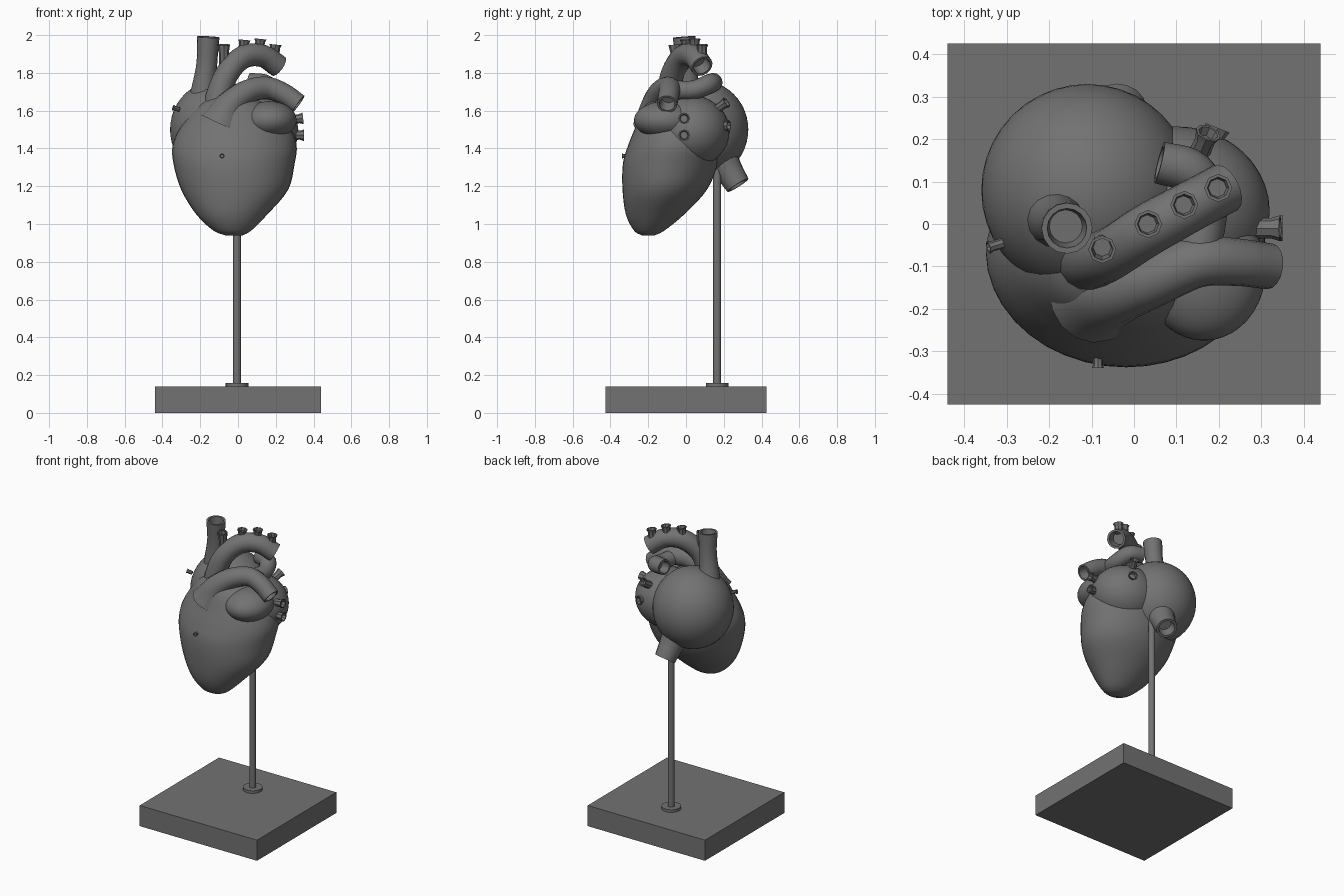
import bpy, bmesh, math
from mathutils import Vector

cube = bpy.data.objects.get("Cube")
if cube:
    bpy.data.objects.remove(cube, do_unlink=True)

GREY = (0.17, 0.17, 0.17, 1)
mat = bpy.data.materials.new("plain grey")
mat.use_nodes = True
mat.diffuse_color = GREY
bsdf = mat.node_tree.nodes["Principled BSDF"]
bsdf.inputs["Base Color"].default_value = GREY
bsdf.inputs["Roughness"].default_value = 0.6


def finish(bm, name, angle=40):
    """Turn a bmesh into a shaded object with the grey material."""
    bmesh.ops.recalc_face_normals(bm, faces=bm.faces)
    me = bpy.data.meshes.new(name)
    bm.to_mesh(me)
    bm.free()
    ob = bpy.data.objects.new(name, me)
    bpy.context.collection.objects.link(ob)
    me.materials.append(mat)
    bpy.ops.object.select_all(action='DESELECT')
    ob.select_set(True)
    bpy.context.view_layer.objects.active = ob
    bpy.ops.object.shade_smooth_by_angle(angle=math.radians(angle))
    return ob


def skin(bm, rings):
    """Bridge consecutive rings of points and cap both ends."""
    loops = [[bm.verts.new(p) for p in ring] for ring in rings]
    n = len(loops[0])
    for a, b in zip(loops, loops[1:]):
        for i in range(n):
            j = (i + 1) % n
            bm.faces.new((a[i], a[j], b[j], b[i]))
    bm.faces.new(loops[0])
    bm.faces.new(loops[-1])


def spline(keys, steps):
    """Catmull-Rom samples through keys of any dimension."""
    pts = [Vector(k) for k in keys]
    pts = [pts[0] * 2 - pts[1]] + pts + [pts[-1] * 2 - pts[-2]]
    out = []
    for a, b, c, d in zip(pts, pts[1:], pts[2:], pts[3:]):
        for s in range(steps):
            t = s / steps
            out.append((b * 2 + (c - a) * t + (a * 2 - b * 5 + c * 4 - d) * t ** 2
                        + (b * 3 - a - c * 3 + d) * t ** 3) / 2)
    return out + [pts[-2]]


def vessel(name, keys, sides=16, steps=5, hollow=0.06):
    """Tube along x, y, z, radius keys with a hollow open end."""
    path = spline(keys, steps)
    pos = [p.to_3d() for p in path]
    rings, side = [], None
    for i, p in enumerate(path):
        tan = (pos[min(i + 1, len(pos) - 1)] - pos[max(i - 1, 0)]).normalized()
        side = tan.orthogonal() if side is None else side - tan * side.dot(tan)
        side.normalize()
        up = tan.cross(side)

        def ring(centre, r):
            return [centre + (side * math.cos(a) + up * math.sin(a)) * r
                    for a in (math.tau * k / sides for k in range(sides))]
        rings.append(ring(pos[i], p[3]))
    end, r = pos[-1], path[-1][3]
    rings += [ring(end, r * 0.78), ring(end - tan * hollow, r * 0.65)]
    bm = bmesh.new()
    skin(bm, rings)
    return finish(bm, name)


def stub(name, base, direction, length, r):
    """Short cut-off branch with a flared rim."""
    b, d = Vector(base), Vector(direction).normalized()
    keys = [(*(b + d * length * t), r * f) for t, f in ((-0.8, 0.9), (0.5, 0.85), (1, 1.1))]
    return vessel(name, keys, sides=8, steps=1, hollow=length * 0.5)


def ellipsoid(name, centre, radii):
    bm = bmesh.new()
    bmesh.ops.create_icosphere(bm, subdivisions=4, radius=1)
    for v in bm.verts:
        v.co = Vector(centre) + Vector(c * r for c, r in zip(v.co, radii))
    return finish(bm, name)


def cylinder(name, x, y, z0, z1, r):
    bm = bmesh.new()
    skin(bm, [[(x + r * math.cos(math.tau * k / 24), y + r * math.sin(math.tau * k / 24), z)
               for k in range(24)] for z in (z0, z1)])
    return finish(bm, name)


# Stand: block, flange and rod
bm = bmesh.new()
bmesh.ops.create_cube(bm, size=1)
for v in bm.verts:
    v.co = (v.co.x * 0.88, v.co.y * 0.85, (v.co.z + 0.5) * 0.14)
finish(bm, "stand_base")
cylinder("rod_flange", -0.005, 0.165, 0.14, 0.158, 0.06)
cylinder("support_rod", -0.005, 0.165, 0.14, 1.3, 0.021)

# Ventricles: height, x limits, y limits of stacked elliptical sections
sections = [
    (0.938, -0.06, 0.02, -0.23, -0.17),
    (0.965, -0.13, 0.07, -0.275, -0.115),
    (1.05, -0.22, 0.155, -0.318, -0.01),
    (1.18, -0.3, 0.265, -0.336, 0.11),
    (1.32, -0.342, 0.3, -0.334, 0.17),
    (1.42, -0.345, 0.31, -0.305, 0.18),
    (1.52, -0.3, 0.27, -0.265, 0.15),
    (1.62, -0.22, 0.17, -0.225, 0.1),
    (1.68, -0.14, 0.06, -0.17, 0.05),
]
rings = []
for z, x0, x1, y0, y1 in spline(sections, 4):
    rings.append([((x0 + x1) / 2 + (x1 - x0) / 2 * math.cos(a),
                   (y0 + y1) / 2 + (y1 - y0) / 2 * math.sin(a), z)
                  for a in (math.tau * k / 40 for k in range(40))])
bm = bmesh.new()
skin(bm, rings)
finish(bm, "ventricles", 50)

# Atria
ellipsoid("right_atrium", (-0.11, 0.08, 1.5), (0.25, 0.25, 0.26))
ellipsoid("left_atrium", (0.1, 0.03, 1.49), (0.22, 0.2, 0.19))
ellipsoid("left_auricle", (0.165, -0.11, 1.55), (0.145, 0.165, 0.1))

# Great vessels
vessel("upper_vena_cava", [(-0.18, 0.03, 1.6, 0.1), (-0.18, 0.01, 1.72, 0.066),
                           (-0.165, 0, 1.85, 0.055), (-0.158, -0.01, 1.99, 0.06)])
vessel("lower_vena_cava", [(-0.07, 0.14, 1.42, 0.12), (-0.05, 0.215, 1.3, 0.08),
                           (-0.035, 0.275, 1.205, 0.066)])
vessel("aorta", [(-0.1, -0.07, 1.56, 0.1), (-0.1, -0.085, 1.68, 0.07),
                 (-0.055, -0.07, 1.8, 0.062), (0.03, -0.015, 1.885, 0.062),
                 (0.13, 0.04, 1.89, 0.06), (0.215, 0.085, 1.835, 0.06)])
vessel("pulmonary_artery", [(-0.09, -0.16, 1.53, 0.12), (-0.04, -0.16, 1.63, 0.078),
                            (0.05, -0.13, 1.7, 0.064), (0.15, -0.09, 1.72, 0.06),
                            (0.24, -0.09, 1.69, 0.056), (0.32, -0.1, 1.635, 0.054)])
vessel("pulmonary_artery_branch", [(0.15, -0.08, 1.71, 0.05), (0.17, 0.04, 1.71, 0.05),
                                   (0.14, 0.12, 1.74, 0.052), (0.06, 0.145, 1.75, 0.05)])

# Cut branches on the arch
for i, (x, y, z) in enumerate([(0.03, 0, 1.94), (0.115, 0.045, 1.945), (0.195, 0.085, 1.915)]):
    stub(f"arch_branch_{i + 1}", (x, y, z), (0.1, 0, 1), 0.035, 0.03)
stub("small_front_branch", (-0.075, -0.05, 1.85), (0, -0.1, 1), 0.1, 0.03)

# Pulmonary veins on the left atrium and back
veins = [((0.3, -0.01, 1.555), (1, 0, 0.1)), ((0.305, -0.01, 1.47), (1, 0, 0)),
         ((0.16, 0.18, 1.62), (0.3, 0.7, 0.5)), ((0.18, 0.185, 1.52), (0.4, 1, 0))]
for i, (base, direction) in enumerate(veins):
    stub(f"pulmonary_vein_{i + 1}", base, direction, 0.045, 0.028)

# Small coronary stubs
stub("front_coronary_stub", (-0.085, -0.325, 1.36), (0, -1, 0), 0.015, 0.013)
stub("side_coronary_stub", (-0.325, -0.05, 1.61), (-1, -0.3, 0.3), 0.02, 0.014)
